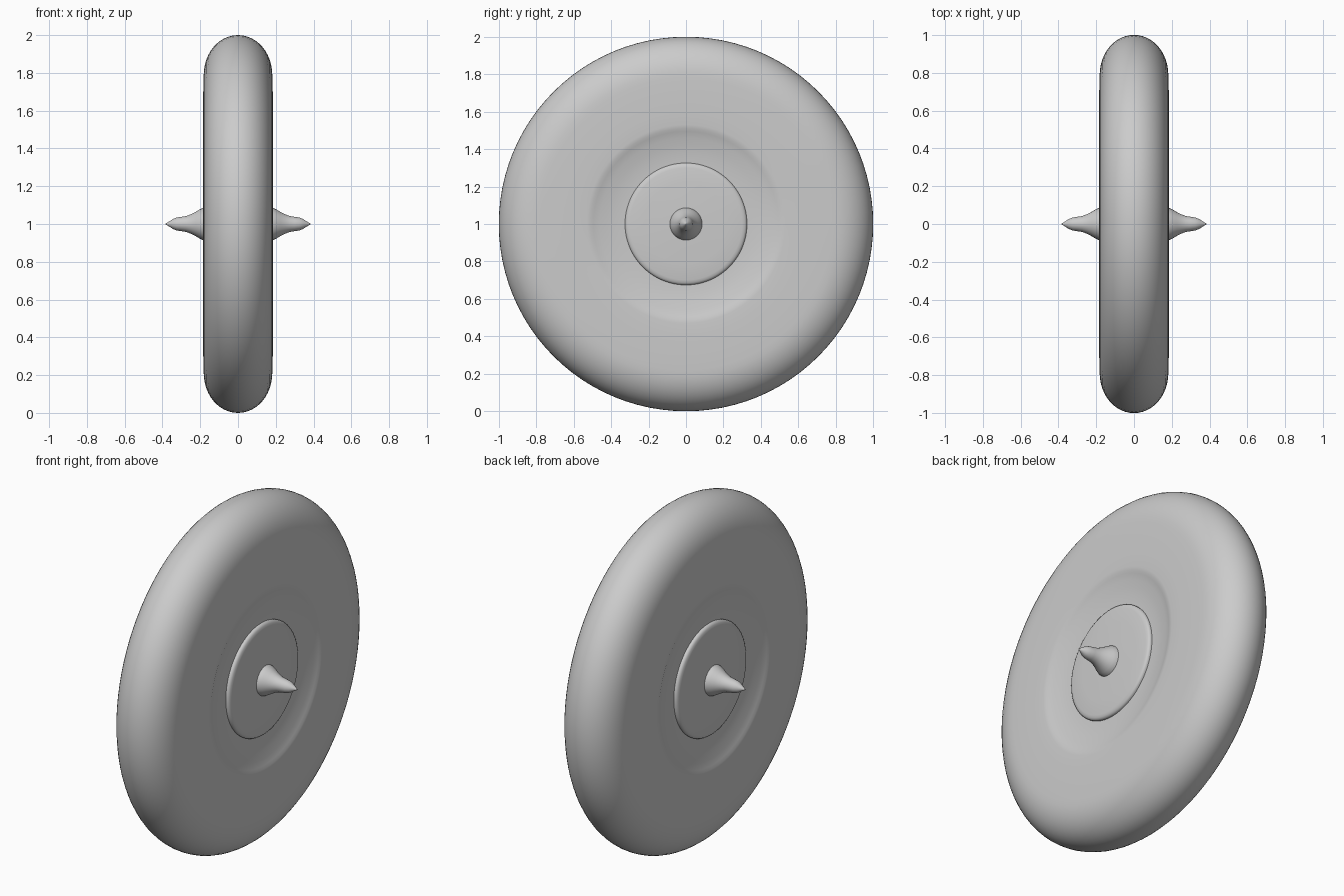
import bpy, bmesh, math
from mathutils import Matrix, Vector

if "Cube" in bpy.data.objects:
    bpy.data.objects.remove(bpy.data.objects["Cube"])

CENTRE = Vector((0, 0, 1))


def lathe(name, profile, mirror=True, steps=96, angle=40):
    """Spin (x, radius) points around the wheel axle, mirrored across x = 0."""
    bm = bmesh.new()
    sides = (1, -1) if mirror else (1,)
    for s in sides:
        verts = [bm.verts.new((s * x, 0, r)) for x, r in profile]
        edges = [bm.edges.new(p) for p in zip(verts, verts[1:])]
        bmesh.ops.spin(bm, geom=verts + edges, cent=(0, 0, 0), axis=(1, 0, 0),
                       angle=math.tau, steps=steps, use_duplicate=False)
    bmesh.ops.remove_doubles(bm, verts=bm.verts, dist=1e-4)
    bmesh.ops.recalc_face_normals(bm, faces=bm.faces)
    bmesh.ops.transform(bm, matrix=Matrix.Translation(CENTRE), verts=bm.verts)
    mesh = bpy.data.meshes.new(name)
    bm.to_mesh(mesh)
    bm.free()
    ob = bpy.data.objects.new(name, mesh)
    bpy.context.collection.objects.link(ob)
    bpy.ops.object.select_all(action='DESELECT')
    ob.select_set(True)
    bpy.context.view_layer.objects.active = ob
    bpy.ops.object.shade_smooth_by_angle(angle=math.radians(angle))
    return ob


# Tyre: rounded tread, flat sidewall, small lip and shallow dish
tread = []
for i in range(13):
    a = math.radians(90 * i / 12)
    tread.append((0.182 * math.sin(a), 0.78 + 0.22 * math.cos(a) ** 0.95 if i < 12 else 0.78))
lathe("tyre", tread + [(0.184, 0.70), (0.184, 0.60), (0.183, 0.53), (0.181, 0.51),
                       (0.175, 0.495), (0.167, 0.46), (0.159, 0.42),
                       (0.153, 0.38), (0.150, 0.34), (0.149, 0.322)])

# Hub cap: soft-edged disc, rising gently to the axle
lathe("hub_cap", [(0.145, 0.326), (0.157, 0.326), (0.164, 0.322), (0.169, 0.314),
                  (0.172, 0.30), (0.175, 0.22), (0.179, 0.13), (0.181, 0.0)])

# Axle tips: flared base narrowing to a point
lathe("axle_tips", [(0.175, 0.087), (0.186, 0.085), (0.205, 0.076), (0.225, 0.064),
                    (0.25, 0.051), (0.275, 0.042), (0.30, 0.038), (0.325, 0.034),
                    (0.345, 0.026), (0.365, 0.013), (0.38, 0.004), (0.385, 0.0)], steps=48)
